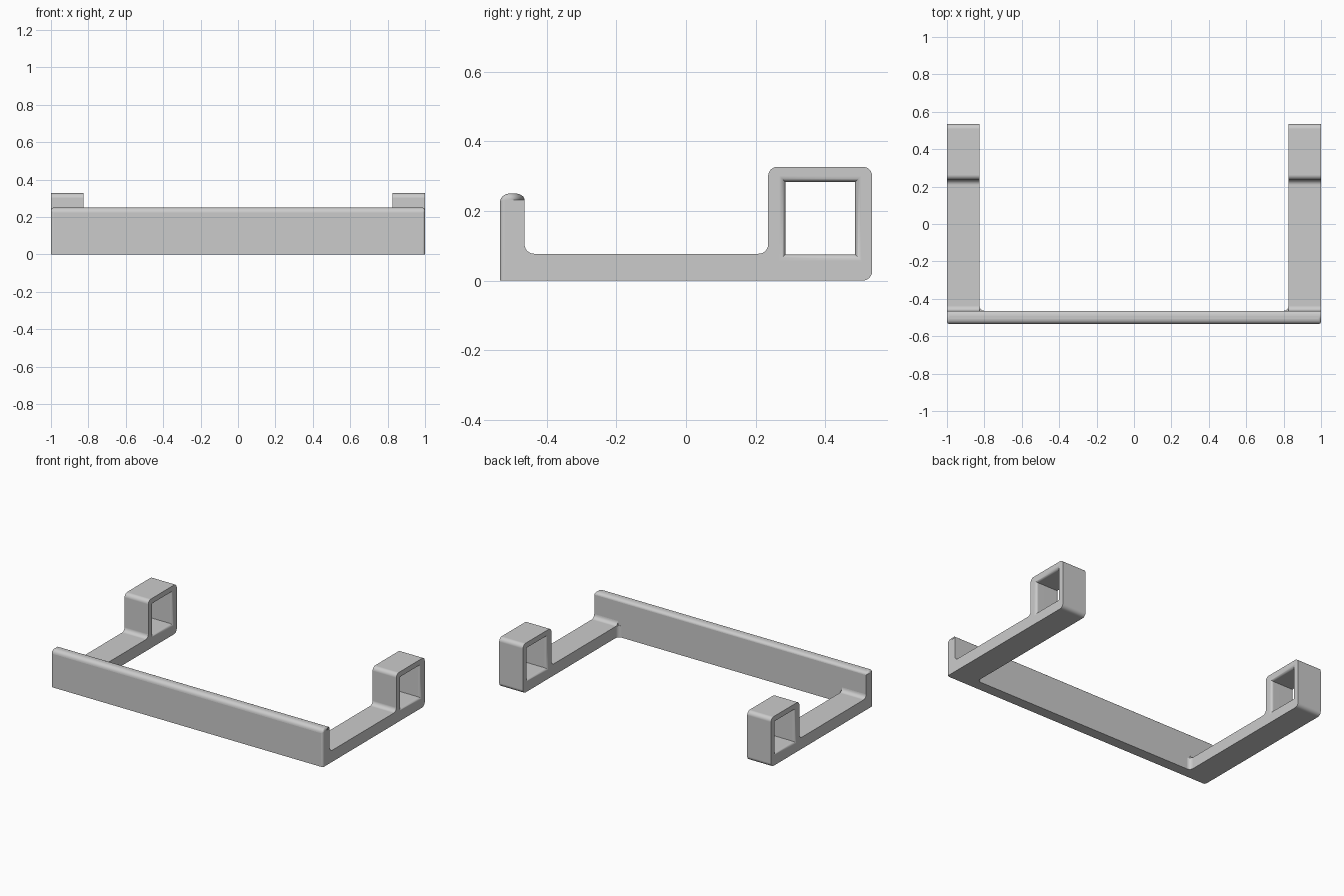
import bpy, bmesh, math
from mathutils import Vector

if "Cube" in bpy.data.objects:
    bpy.data.objects.remove(bpy.data.objects["Cube"])

grey = bpy.data.materials.new("light grey plastic")
grey.use_nodes = True
grey.diffuse_color = (0.6, 0.6, 0.6, 1)
grey.node_tree.nodes["Principled BSDF"].inputs["Base Color"].default_value = (0.6, 0.6, 0.6, 1)

FRONT, BACK = -0.535, 0.535
BOARD_BACK, BOARD_TOP = -0.464, 0.25
ARM_IN, ARM_TOP = 0.825, 0.077
HOOK_FRONT, HOOK_TOP = 0.236, 0.327
R = 0.027


def arc(cx, cy, r, a0, a1, n=6):
    """Points on an arc, angles in degrees."""
    return [(cx + r * math.cos(math.radians(a0 + (a1 - a0) * i / n)),
             cy + r * math.sin(math.radians(a0 + (a1 - a0) * i / n))) for i in range(n + 1)]


def finish(bm, name):
    bmesh.ops.recalc_face_normals(bm, faces=bm.faces)
    mesh = bpy.data.meshes.new(name)
    bm.to_mesh(mesh)
    bm.free()
    obj = bpy.data.objects.new(name, mesh)
    bpy.context.collection.objects.link(obj)
    mesh.materials.append(grey)
    return obj


def activate(obj):
    bpy.ops.object.select_all(action='DESELECT')
    obj.select_set(True)
    bpy.context.view_layer.objects.active = obj


def smooth(obj):
    activate(obj)
    bpy.ops.object.shade_smooth_by_angle(angle=math.radians(35))
    weighted = obj.modifiers.new("Weighted normals", 'WEIGHTED_NORMAL')
    weighted.keep_sharp = True


def loft(name, rings):
    """Closed solid through rings of equal point count."""
    bm = bmesh.new()
    loops = [[bm.verts.new(p) for p in ring] for ring in rings]
    n = len(loops[0])
    for a, b in zip(loops, loops[1:]):
        for i in range(n):
            j = (i + 1) % n
            bm.faces.new((a[i], a[j], b[j], b[i]))
    bm.faces.new(loops[0])
    bm.faces.new(loops[-1])
    return finish(bm, name)


# Front board: rounded along the top and, more tightly, at its two ends
bm = bmesh.new()
bmesh.ops.create_cube(bm, size=1)
for v in bm.verts:
    v.co = Vector((v.co.x * 2, (FRONT + BOARD_BACK) / 2 + v.co.y * (BOARD_BACK - FRONT),
                   (v.co.z + 0.5) * BOARD_TOP))
weight = bm.edges.layers.float.new("bevel_weight_edge")
for e in bm.edges:
    mid = (e.verts[0].co + e.verts[1].co) / 2
    along = abs(e.verts[0].co.x - e.verts[1].co.x) > 1
    if mid.z > BOARD_TOP - 0.01:
        e[weight] = 1.0 if along else 0.5
    elif mid.y < FRONT + 0.01 and mid.z > 0.01:
        e[weight] = 0.5
board = finish(bm, "front_board")
bevel = board.modifiers.new("Rounded edges", 'BEVEL')
bevel.limit_method = 'WEIGHT'
bevel.width = R
bevel.segments = 6
smooth(board)

# Side profile (y, z) of an arm with its square hook
profile = [(BOARD_BACK, 0)]
profile += arc(BACK - R, R, R, -90, 0)
profile += arc(BACK - R, HOOK_TOP - R, R, 0, 90)
profile += arc(HOOK_FRONT + R, HOOK_TOP - R, R, 90, 180)
profile += arc(HOOK_FRONT - R, ARM_TOP + R, R, 0, -90)
profile += arc(BOARD_BACK + R, ARM_TOP + R, R, 270, 180)

# Hook opening: centre, half sizes, and rounded flare at both mouths
HY, HZ, HW, HH, FLARE = 0.386, 0.179, 0.1, 0.104, 0.018


def square(x, grow):
    w, h = HW + grow, HH + grow
    return [(x, HY + a * w, HZ + b * h) for a, b in ((-1, -1), (1, -1), (1, 1), (-1, 1))]


mouth = [(FLARE * math.sin(t), FLARE * (1 - math.cos(t)))
         for t in (math.radians(15 * i) for i in range(7))]

for side, s in (("left", 1), ("right", -1)):
    arm = loft(side + "_arm", [[(s * x, y, z) for y, z in profile] for x in (ARM_IN, 1.0)])

    # Cut the flared opening through the hook
    outer = [(1.0 - FLARE + d, g) for d, g in mouth]
    inner = [(ARM_IN + FLARE - d, g) for d, g in mouth]
    stations = [(ARM_IN - 0.02, FLARE)] + inner[::-1] + outer + [(1.02, FLARE)]
    cutter = loft("hook_cutter", [square(s * x, g) for x, g in stations])
    cutter.hide_render = True
    cut = arm.modifiers.new("Opening", 'BOOLEAN')
    cut.operation = 'DIFFERENCE'
    cut.solver = 'EXACT'
    cut.object = cutter
    activate(arm)
    bpy.ops.object.modifier_apply(modifier=cut.name)
    bpy.data.objects.remove(cutter)
    smooth(arm)

    # Small concave fillet where the arm meets the board
    r = 0.024
    plan = [(ARM_IN, BOARD_BACK)] + arc(ARM_IN - r, BOARD_BACK + r, r, 0, -90)
    smooth(loft(side + "_corner_fillet", [[(s * x, y, z) for x, y in plan] for z in (0, ARM_TOP)]))
